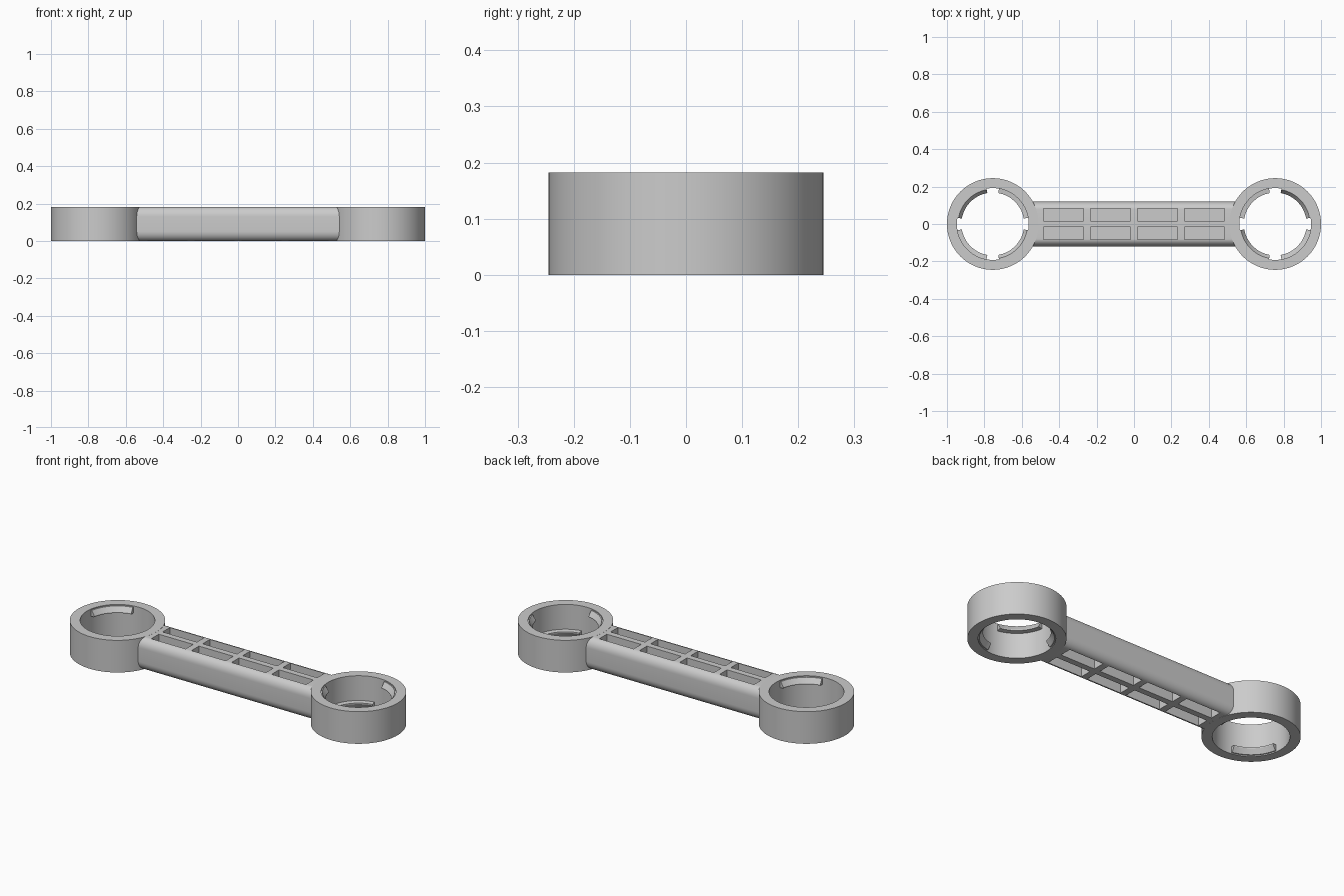
import bpy, bmesh
from math import sin, cos, pi, radians

if "Cube" in bpy.data.objects:
    bpy.data.objects.remove(bpy.data.objects["Cube"])

H = 0.182          # overall height
CX = 0.755         # ring centre distance
BORE = 0.192


def finish(name, bm, smooth=True):
    bmesh.ops.recalc_face_normals(bm, faces=bm.faces)
    mesh = bpy.data.meshes.new(name)
    bm.to_mesh(mesh)
    bm.free()
    ob = bpy.data.objects.new(name, mesh)
    bpy.context.collection.objects.link(ob)
    bpy.ops.object.select_all(action='DESELECT')
    ob.select_set(True)
    bpy.context.view_layer.objects.active = ob
    if smooth:
        bpy.ops.object.shade_smooth_by_angle(angle=radians(30))
    return ob


def sweep(bm, profile, a0, a1, steps):
    """Revolve a closed (r, z) profile about the ring centre, capped if partial."""
    full = abs(a1 - a0 - 360) < 1e-6
    n = len(profile)
    loops = []
    for i in range(steps if full else steps + 1):
        a = radians(a0 + (a1 - a0) * i / steps)
        loops.append([bm.verts.new((CX + r * cos(a), r * sin(a), z)) for r, z in profile])
    for i in range(steps):
        p, q = loops[i], loops[(i + 1) % len(loops)]
        for j in range(n):
            k = (j + 1) % n
            bm.faces.new((p[j], p[k], q[k], q[j]))
    if not full:
        bm.faces.new(loops[0])
        bm.faces.new(loops[-1])


def mirror_x(ob):
    m = ob.modifiers.new("mirror", 'MIRROR')
    m.use_axis[0] = True
    m.use_clip = False
    m.use_mirror_merge = False


# End rings
bm = bmesh.new()
sweep(bm, [(BORE, 0), (0.245, 0), (0.245, H), (BORE, H)], 0, 360, 96)
mirror_x(finish("end_rings", bm))

# Snap lugs inside each bore, alternating top and bottom
bm = bmesh.new()
lug = [(BORE + 0.004, H - 0.006), (BORE - 0.006, H - 0.006), (0.168, H - 0.032),
       (0.168, H - 0.038), (BORE + 0.004, H - 0.042)]
for quarter in range(4):
    prof = lug if quarter % 2 == 0 else [(r, H - z) for r, z in lug]
    sweep(bm, prof, quarter * 90 + 10, quarter * 90 + 80, 20)
mirror_x(finish("snap_lugs", bm))

# Connecting bar with rounded long edges
bm = bmesh.new()
W, A, B, Z0, Z1 = 0.12, 0.042, 0.052, 0.0005, H - 0.0005
section = []
for sy, sz, start in ((1, 1, 0), (-1, 1, 90), (-1, -1, 180), (1, -1, 270)):
    cy = sy * (W - A)
    cz = Z1 - B if sz > 0 else Z0 + B
    for i in range(11):
        a = radians(start + 9 * i)
        section.append((cy + A * cos(a), cz + B * sin(a)))
ends = [[bm.verts.new((x, y, z)) for y, z in section] for x in (-0.55, 0.55)]
for j in range(len(section)):
    k = (j + 1) % len(section)
    bm.faces.new((ends[0][j], ends[0][k], ends[1][k], ends[1][j]))
for loop in ends:
    bm.faces.new(loop)
bar = finish("connecting_bar", bm, smooth=False)

# Pockets above and below a central web
bm = bmesh.new()
for x in (-0.377, -0.1255, 0.1255, 0.377):
    for y in (-0.05, 0.05):
        for z in (0.011, H - 0.011):
            vs = bmesh.ops.create_cube(bm, size=1)["verts"]
            bmesh.ops.scale(bm, vec=(0.215, 0.066, 0.122), verts=vs)
            bmesh.ops.translate(bm, vec=(x, y, z), verts=vs)
cutter = finish("pocket_cutter", bm, smooth=False)
cutter.hide_render = True

bpy.ops.object.select_all(action='DESELECT')
bar.select_set(True)
bpy.context.view_layer.objects.active = bar
cut = bar.modifiers.new("pockets", 'BOOLEAN')
cut.operation = 'DIFFERENCE'
cut.solver = 'EXACT'
cut.object = cutter
bpy.ops.object.modifier_apply(modifier=cut.name)
bpy.data.objects.remove(cutter)
bpy.ops.object.shade_smooth_by_angle(angle=radians(30))
